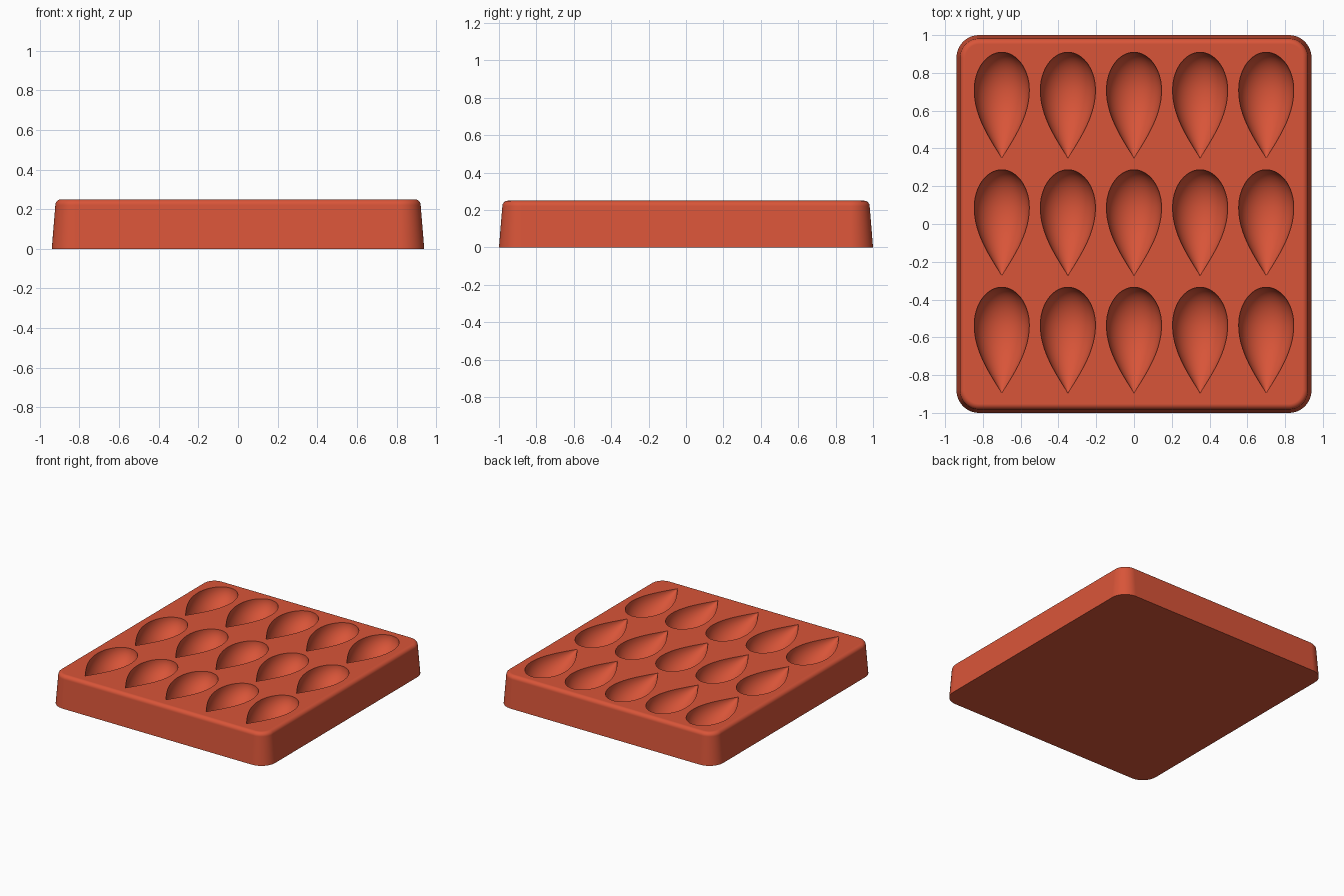
import bpy, bmesh
from math import sin, cos, pi, radians

cube = bpy.data.objects.get("Cube")
if cube:
    bpy.data.objects.remove(cube, do_unlink=True)

HALF_X, HALF_Y, HEIGHT = 0.94, 1.0, 0.25
CORNER, FILLET, DRAFT = 0.12, 0.03, 0.018
COLUMN_STEP, ROW_STEP = 0.35, 0.622

clay = bpy.data.materials.new("terracotta red")
clay.use_nodes = True
colour = (0.69, 0.09, 0.04, 1)
clay.diffuse_color = colour
clay.node_tree.nodes["Principled BSDF"].inputs["Base Color"].default_value = colour


def add_rings(bm, rings):
    """Skin a stack of closed rings and cap both ends."""
    loops = [[bm.verts.new(p) for p in ring] for ring in rings]
    n = len(loops[0])
    for a, b in zip(loops, loops[1:]):
        for i in range(n):
            j = (i + 1) % n
            bm.faces.new((a[i], a[j], b[j], b[i]))
    bm.faces.new(loops[0])
    bm.faces.new(loops[-1])


def finish(name, bm):
    bmesh.ops.recalc_face_normals(bm, faces=bm.faces[:])
    mesh = bpy.data.meshes.new(name)
    bm.to_mesh(mesh)
    bm.free()
    mesh.materials.append(clay)
    obj = bpy.data.objects.new(name, mesh)
    bpy.context.collection.objects.link(obj)
    return obj


def rounded_rectangle(inset, z, steps=12):
    """Outline of the tray at one height, drawn in by an inset."""
    radius = CORNER - inset
    points = []
    for q, (sx, sy) in enumerate([(1, 1), (-1, 1), (-1, -1), (1, -1)]):
        for i in range(steps + 1):
            a = (q + i / steps) * pi / 2
            points.append((sx * (HALF_X - CORNER) + radius * cos(a),
                           sy * (HALF_Y - CORNER) + radius * sin(a), z))
    return points


# Tray block: drafted walls and a rounded top edge
bm = bmesh.new()
rings = [rounded_rectangle(0, 0)]
for i in range(9):
    a = i / 8 * pi / 2
    rings.append(rounded_rectangle(DRAFT + FILLET * (1 - cos(a)),
                                   HEIGHT - FILLET + FILLET * sin(a)))
add_rings(bm, rings)
tray = finish("mould_tray", bm)


def teardrop_rings(cx, cy, sides=48, steps=20):
    """Turned teardrop lying along y: round at the back, pointed in front."""
    width, back, front = 0.146, 0.2, 0.36
    profile = []
    for i in range(steps):
        a = (1 - i / steps) * pi / 2
        profile.append((back * sin(a), width * cos(a)))
    for i in range(steps + 1):
        t = i / steps
        profile.append((-front * t, width * cos(t * pi / 2)))
    rings = []
    for y, r in profile:
        r = max(r, 0.001)
        angles = [(k + 0.5) * 2 * pi / sides for k in range(sides)]
        rings.append([(cx + r * cos(a), cy + y, HEIGHT + r * sin(a)) for a in angles])
    return rings


# Grid of teardrop cavities
bm = bmesh.new()
for row in (-1, 0, 1):
    for column in range(-2, 3):
        add_rings(bm, teardrop_rings(column * COLUMN_STEP, row * ROW_STEP + 0.087))
cutter = finish("cavity_cutter", bm)
cutter.hide_render = True

cut = tray.modifiers.new("cavities", "BOOLEAN")
cut.operation = "DIFFERENCE"
cut.solver = "EXACT"
cut.object = cutter

bpy.ops.object.select_all(action="DESELECT")
tray.select_set(True)
bpy.context.view_layer.objects.active = tray
bpy.ops.object.modifier_apply(modifier=cut.name)
bpy.data.objects.remove(cutter, do_unlink=True)

# Smooth walls and bowls, crisp cavity rims, flat top
bpy.ops.object.shade_smooth_by_angle(angle=radians(40))
flat = tray.modifiers.new("even_shading", "WEIGHTED_NORMAL")
flat.keep_sharp = True
